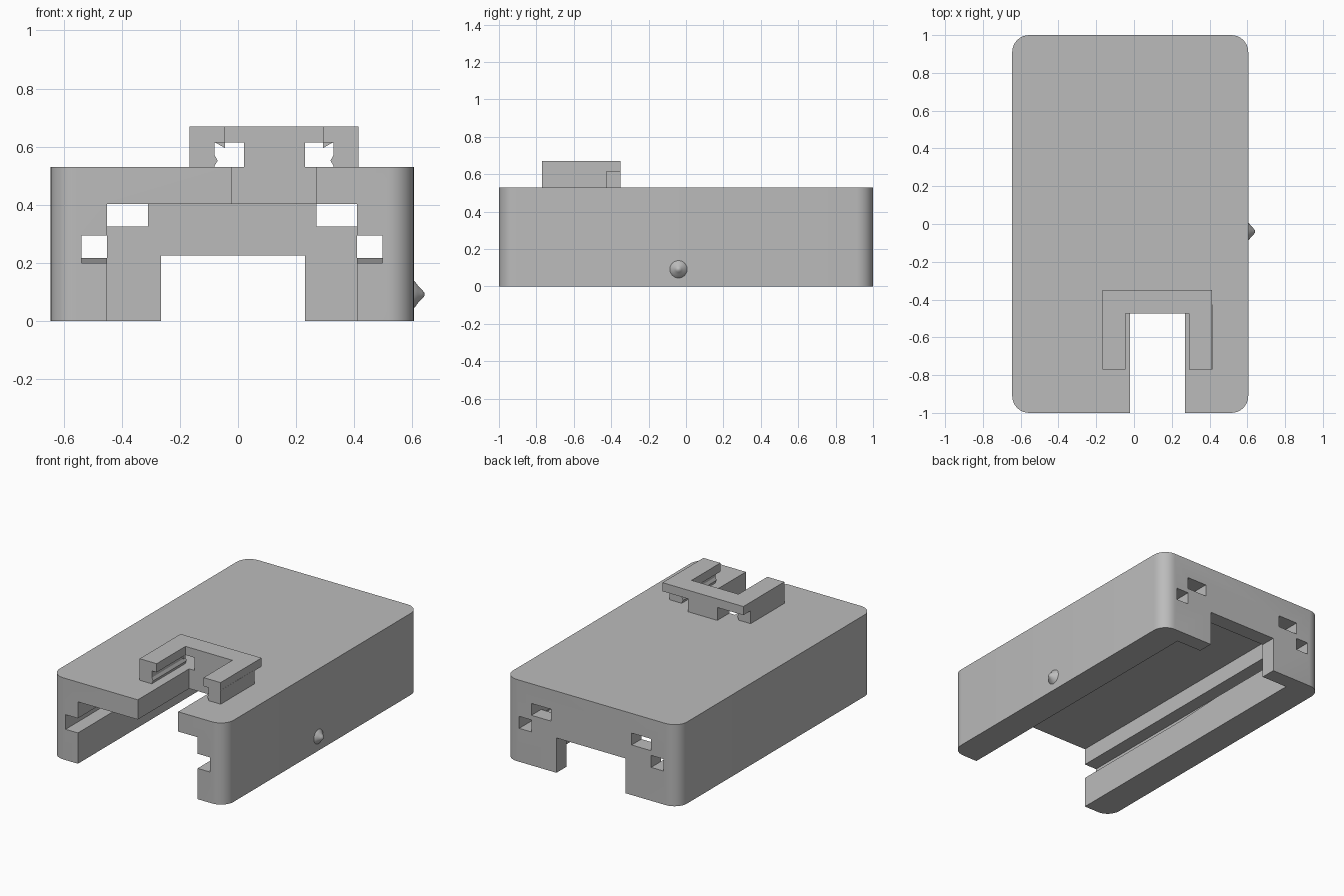
import bpy, bmesh, math
from mathutils import Vector

cube = bpy.data.objects.get("Cube")
if cube:
    bpy.data.objects.remove(cube, do_unlink=True)

grey = bpy.data.materials.new("plain grey")
grey.use_nodes = True
GREY = (0.5, 0.5, 0.5, 1)
grey.diffuse_color = GREY
grey.node_tree.nodes["Principled BSDF"].inputs["Base Color"].default_value = GREY


def prism(name, points, axis, low, high):
    """Extrude a profile along an axis; profiles are (x, y) for z, (x, z) for y."""
    def place(p, d):
        return (p[0], p[1], d) if axis == "z" else (p[0], d, p[1])
    bm = bmesh.new()
    face = bm.faces.new([bm.verts.new(place(p, low)) for p in points])
    ext = bmesh.ops.extrude_face_region(bm, geom=[face])
    move = Vector(place((0, 0), high - low))
    bmesh.ops.translate(bm, vec=move, verts=[v for v in ext["geom"] if isinstance(v, bmesh.types.BMVert)])
    bmesh.ops.recalc_face_normals(bm, faces=bm.faces)
    mesh = bpy.data.meshes.new(name)
    bm.to_mesh(mesh)
    bm.free()
    mesh.materials.append(grey)
    obj = bpy.data.objects.new(name, mesh)
    bpy.context.collection.objects.link(obj)
    return obj


def box(name, x, y, z):
    return prism(name, [(x[0], y[0]), (x[1], y[0]), (x[1], y[1]), (x[0], y[1])], "z", *z)


def activate(obj):
    bpy.ops.object.select_all(action="DESELECT")
    obj.select_set(True)
    bpy.context.view_layer.objects.active = obj


def cut(obj, cutter):
    mod = obj.modifiers.new("cut", "BOOLEAN")
    mod.operation = "DIFFERENCE"
    mod.solver = "EXACT"
    mod.object = cutter
    activate(obj)
    bpy.ops.object.modifier_apply(modifier=mod.name)
    bpy.data.objects.remove(cutter, do_unlink=True)


# Rounded case body
CX, HALF, R = -0.02, 0.625, 0.09
outline = []
for i, (sx, sy) in enumerate([(1, 1), (-1, 1), (-1, -1), (1, -1)]):
    for k in range(9):
        a = math.radians(90 * i + 90 * k / 8)
        outline.append((CX + sx * (HALF - R) + R * math.cos(a),
                        sy * (1 - R) + R * math.sin(a)))
case = prism("case_body", outline, "z", 0, 0.53)

# Channel, rear opening and top notch
cut(case, box("channel_cutter", (-0.45, 0.41), (-1.1, 0.9), (-0.1, 0.402)))
cut(case, box("rear_cutter", (-0.265, 0.23), (0.8, 1.1), (-0.1, 0.226)))
cut(case, box("notch_cutter", (-0.02, 0.27), (-1.1, -0.473), (0.3, 0.6)))

# Side rails with a gently rising floor, and rear slots
for s in (-1, 1):
    inner, outer = CX + s * 0.4, CX + s * 0.518
    rail = box("rail_cutter", sorted((inner, outer)), (-1.1, 0.9), (0.2, 0.295))
    bm = bmesh.new()
    bm.from_mesh(rail.data)
    for y in (-0.1, 0.25):
        bmesh.ops.bisect_plane(bm, geom=bm.verts[:] + bm.edges[:] + bm.faces[:],
                               plane_co=(0, y, 0), plane_no=(0, 1, 0))
    for v in bm.verts:
        if v.co.y > 0.2 and v.co.z < 0.25:
            v.co.z = 0.217
    bm.to_mesh(rail.data)
    bm.free()
    cut(case, rail)
    hole = sorted((CX + s * 0.43, outer))
    cut(case, box("rail_end_cutter", hole, (0.85, 1.1), (0.217, 0.295)))
    slot = sorted((CX + s * 0.29, CX + s * 0.43))
    cut(case, box("slot_cutter", slot, (0.85, 1.1), (0.325, 0.402)))

activate(case)
bpy.ops.object.shade_smooth_by_angle(angle=math.radians(30))

# U-shaped clip on top: slab, legs with inner ridges, rear block
MID = 0.124
prism("clip_top", [(-0.167, -0.77), (-0.045, -0.77), (-0.045, -0.475), (0.292, -0.475),
                   (0.292, -0.77), (0.414, -0.77), (0.414, -0.35), (-0.167, -0.35)],
      "z", 0.614, 0.67)
for side, s in (("right", -1), ("left", 1)):
    leg = [(0.291, 0.525), (0.204, 0.525), (0.204, 0.535), (0.194, 0.552),
           (0.204, 0.57), (0.204, 0.62), (0.291, 0.62)]
    prism(side + "_clip_leg", [(MID + s * x, z) for x, z in leg], "y", -0.77, -0.425)
    lip = [(0.205, 0.616), (0.168, 0.616), (0.168, 0.595)]
    prism(side + "_clip_lip", [(MID + s * x, z) for x, z in lip], "y", -0.5, -0.475)
box("clip_rear_block", (0.02, 0.23), (-0.473, -0.35), (0.525, 0.62))

# Small pointed nub on the left side, turned from a concave profile
bm = bmesh.new()
rings = []
for depth, radius in ((-0.005, 0.05), (0.004, 0.044), (0.014, 0.03), (0.028, 0.016), (0.036, 0.006)):
    rings.append([bm.verts.new((0.605 + depth, -0.04 + radius * math.cos(k * math.tau / 24),
                                0.092 + radius * math.sin(k * math.tau / 24))) for k in range(24)])
for a, b in zip(rings, rings[1:]):
    for k in range(24):
        n = (k + 1) % 24
        bm.faces.new((a[k], a[n], b[n], b[k]))
bm.faces.new(rings[0])
bm.faces.new(rings[-1])
bmesh.ops.recalc_face_normals(bm, faces=bm.faces)
mesh = bpy.data.meshes.new("side_nub")
bm.to_mesh(mesh)
bm.free()
mesh.materials.append(grey)
nub = bpy.data.objects.new("side_nub", mesh)
bpy.context.collection.objects.link(nub)
activate(nub)
bpy.ops.object.shade_smooth_by_angle(angle=math.radians(45))
